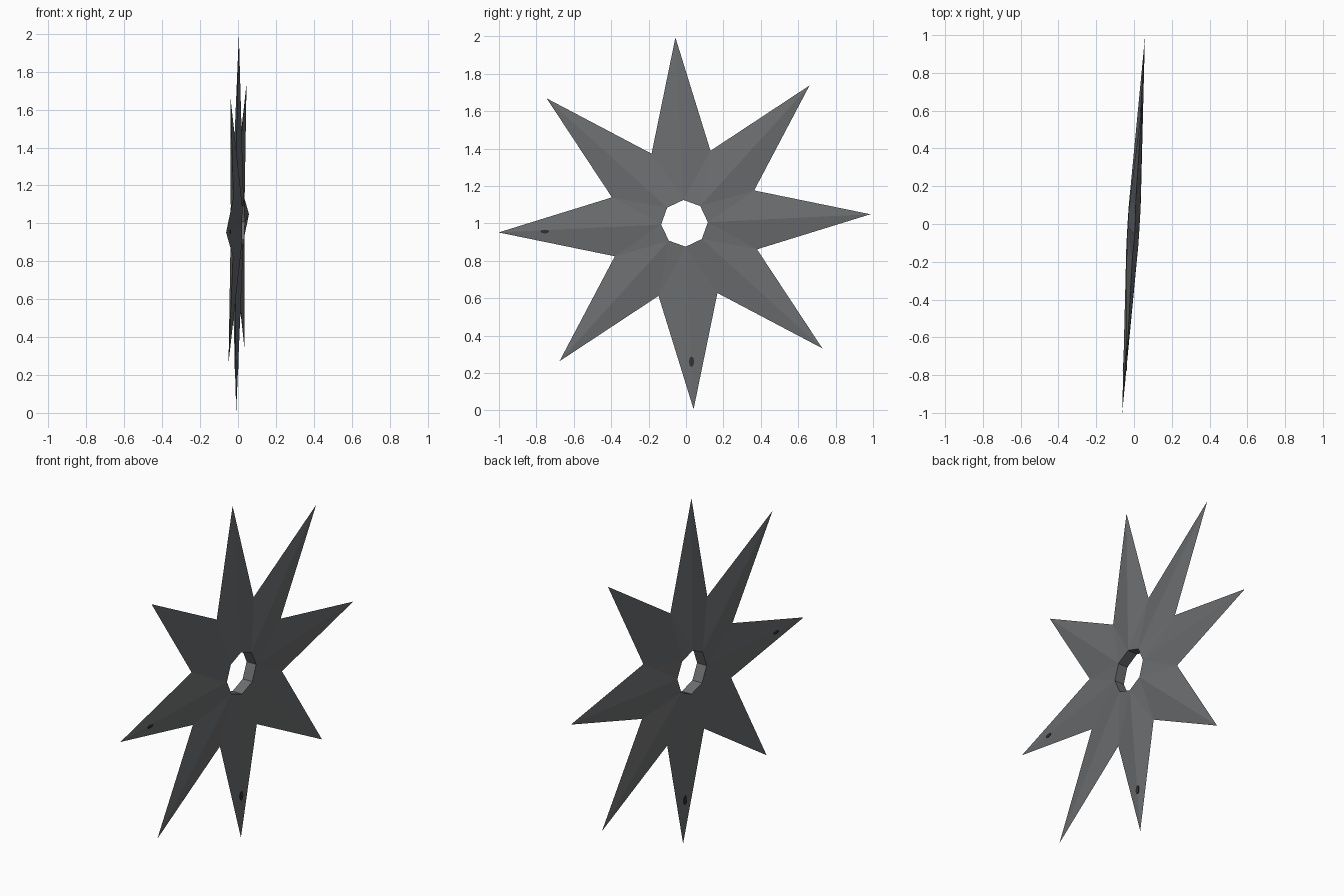
import bpy, bmesh, math

if "Cube" in bpy.data.objects:
    bpy.data.objects.remove(bpy.data.objects["Cube"])

POINTS = 8
TURN = math.radians(2.8)
CY, CZ = -0.008, 1.0
R_TIP, R_VALLEY, R_HOLE = 0.995, 0.412, 0.125
HALF = 0.031          # half thickness at the hole rim


def material(name, rgb):
    m = bpy.data.materials.new(name)
    m.diffuse_color = (*rgb, 1)
    m.use_nodes = True
    m.node_tree.nodes["Principled BSDF"].inputs["Base Color"].default_value = m.diffuse_color
    return m


def place(y, z, off=0.0):
    """Point on the slightly tilted star plane, raised by off."""
    return (0.06 * y + 0.01 * (z - 1) - 0.002 + off, y, z)


def polar(r, k, off=0.0):
    a = TURN + k * 2 * math.pi / POINTS
    return place(CY + r * math.cos(a), CZ + r * math.sin(a), off)


def finish(bm, name, mat):
    bmesh.ops.recalc_face_normals(bm, faces=bm.faces[:])
    me = bpy.data.meshes.new(name)
    bm.to_mesh(me)
    bm.free()
    me.materials.append(mat)
    ob = bpy.data.objects.new(name, me)
    bpy.context.collection.objects.link(ob)
    return ob


steel = material("dark steel", (0.15, 0.155, 0.16))
dark = material("dark mark", (0.03, 0.03, 0.032))

# Star blade: thick at the hole rim, sharp along the outer edge
bm = bmesh.new()
tips = [bm.verts.new(polar(R_TIP, k)) for k in range(POINTS)]
valleys = [bm.verts.new(polar(R_VALLEY, k + 0.5)) for k in range(POINTS)]
rims = [[bm.verts.new(polar(R_HOLE, k, s * HALF)) for k in range(POINTS)] for s in (1, -1)]
for k in range(POINTS):
    n = (k + 1) % POINTS
    for rim in rims:
        bm.faces.new((rim[k], tips[k], valleys[k]))
        bm.faces.new((rim[k], valleys[k], rim[n]))
        bm.faces.new((rim[n], valleys[k], tips[n]))
    bm.faces.new((rims[0][k], rims[0][n], rims[1][n], rims[1][k]))
finish(bm, "star_blade", steel)


# Small dark pins passing through two of the points
def pin(name, y, z, ry, rz, half):
    bm = bmesh.new()
    rings = []
    for s in (1, -1):
        rings.append([bm.verts.new(place(y + ry * math.cos(i * math.pi / 4),
                                         z + rz * math.sin(i * math.pi / 4), s * half))
                      for i in range(8)])
        bm.faces.new(rings[-1])
    for i in range(8):
        j = (i + 1) % 8
        bm.faces.new((rings[0][i], rings[0][j], rings[1][j], rings[1][i]))
    finish(bm, name, dark)


pin("side_point_pin", -0.755, 0.956, 0.024, 0.01, 0.0105)
pin("lower_point_pin", 0.03, 0.26, 0.014, 0.028, 0.0105)
